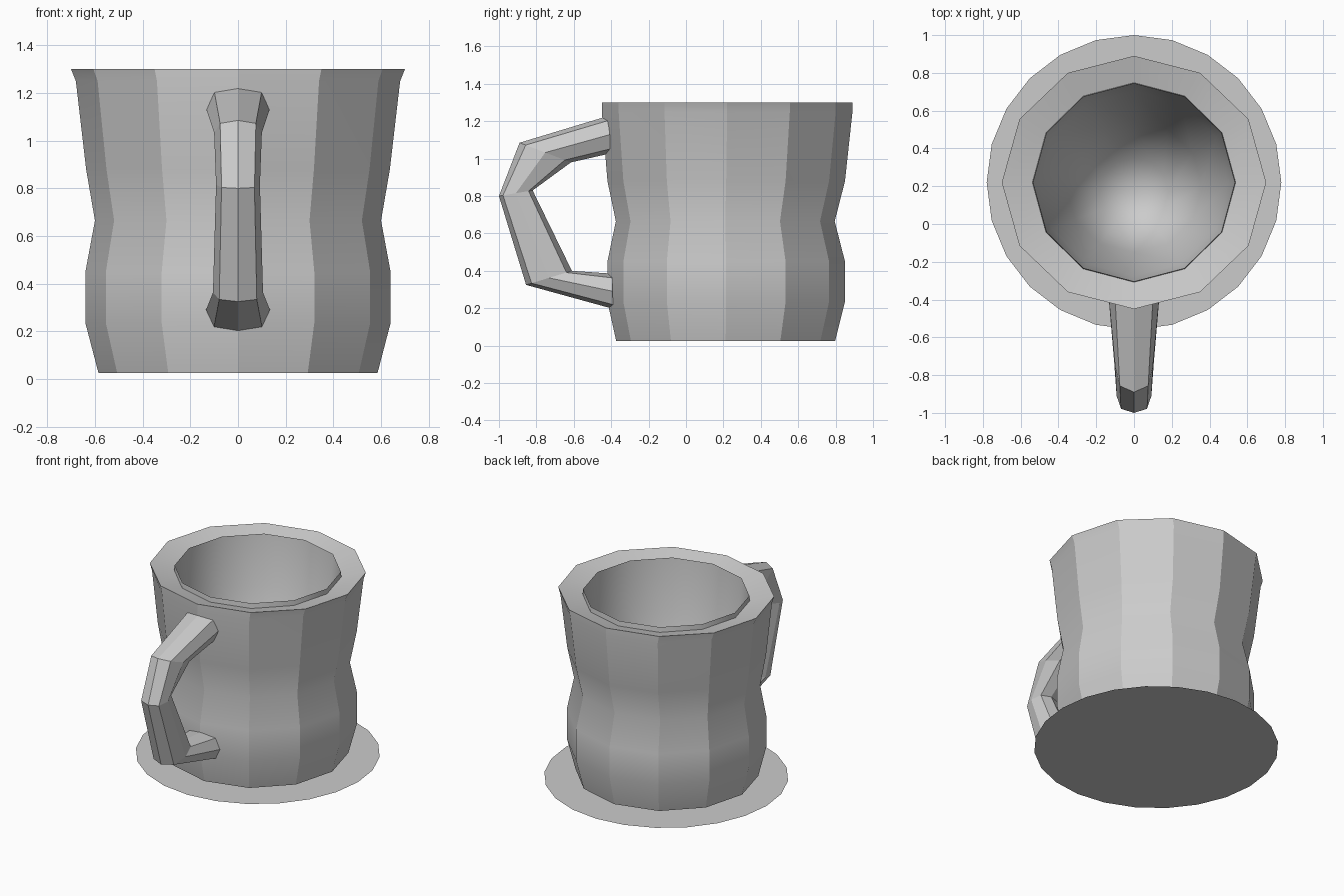
import bpy, bmesh
from math import sin, cos, pi, radians

if "Cube" in bpy.data.objects:
    bpy.data.objects.remove(bpy.data.objects["Cube"])

CY = 0.22  # the mug axis sits behind the handle


def finish(name, bm, angle=None):
    bmesh.ops.recalc_face_normals(bm, faces=bm.faces[:])
    mesh = bpy.data.meshes.new(name)
    bm.to_mesh(mesh)
    bm.free()
    ob = bpy.data.objects.new(name, mesh)
    bpy.context.collection.objects.link(ob)
    if angle:
        bpy.ops.object.select_all(action='DESELECT')
        ob.select_set(True)
        bpy.context.view_layer.objects.active = ob
        bpy.ops.object.shade_smooth_by_angle(angle=radians(angle))
    return ob


def bridge(bm, rings):
    for a, b in zip(rings, rings[1:]):
        n = len(a)
        for i in range(n):
            j = (i + 1) % n
            bm.faces.new((a[i], a[j], b[j], b[i]))


def ring(bm, rx, ry, cy, z, n=12):
    return [bm.verts.new((rx * sin(2 * pi * i / n), cy + ry * cos(2 * pi * i / n), z))
            for i in range(n)]


# Saucer: a flat 24-sided disc
bm = bmesh.new()
bm.faces.new(ring(bm, 0.78, 0.78, CY, 0, 24))
finish("saucer", bm)

# Mug outer wall: twelve-sided, waisted (rx, ry, centre y, z)
bm = bmesh.new()
outer = [(0.585, 0.585, 0.212, 0.025), (0.64, 0.635, 0.215, 0.235),
         (0.64, 0.635, 0.215, 0.45), (0.60, 0.585, 0.21, 0.665),
         (0.637, 0.635, 0.215, 0.88), (0.68, 0.67, CY, 1.25),
         (0.70, 0.67, CY, 1.30)]
rings = [ring(bm, *p) for p in outer]
bridge(bm, rings)
bm.faces.new(rings[0])
finish("mug_body", bm, 28)

# Rim sloping in to a small raised lip
bm = bmesh.new()
rings = [ring(bm, *p) for p in [(0.70, 0.67, CY, 1.30), (0.538, 0.528, CY, 1.26),
                                (0.535, 0.525, CY, 1.295)]]
bridge(bm, rings)
finish("mug_rim", bm, 40)

# Inside: a deep tapering bowl with a small floor
bm = bmesh.new()
inner = [(0.535, 0.525, CY, 1.295), (0.50, 0.49, 0.215, 0.95),
         (0.36, 0.35, 0.20, 0.50), (0.18, 0.18, 0.17, 0.14)]
rings = [ring(bm, *p) for p in inner]
bridge(bm, rings)
centre = bm.verts.new((0, 0.16, 0.12))
for i in range(12):
    bm.faces.new((rings[-1][i], rings[-1][(i + 1) % 12], centre))
bmesh.ops.recalc_face_normals(bm, faces=bm.faces[:])
finish("mug_inside", bm, 100)

# Handle: eight-sided sections between outer and inner side points
# (outer y, outer z, inner y, inner z, half width)
sections = [(-0.42, 1.227, -0.395, 1.03, 0.132), (-0.89, 1.085, -0.615, 0.98, 0.10),
            (-1.0, 0.80, -0.82, 0.83, 0.092), (-0.855, 0.325, -0.61, 0.40, 0.105),
            (-0.39, 0.197, -0.395, 0.385, 0.134)]
half = [(0, 0), (0.75, 0.12), (1, 0.5), (0.75, 0.88)]
octagon = half + [(0, 1)] + [(-x, t) for x, t in reversed(half[1:])]
bm = bmesh.new()
rings = [[bm.verts.new((x * w, oy + (iy - oy) * t, oz + (iz - oz) * t)) for x, t in octagon]
         for oy, oz, iy, iz, w in sections]
bridge(bm, rings)
bm.faces.new(rings[0])
bm.faces.new(rings[-1])
finish("handle", bm)
